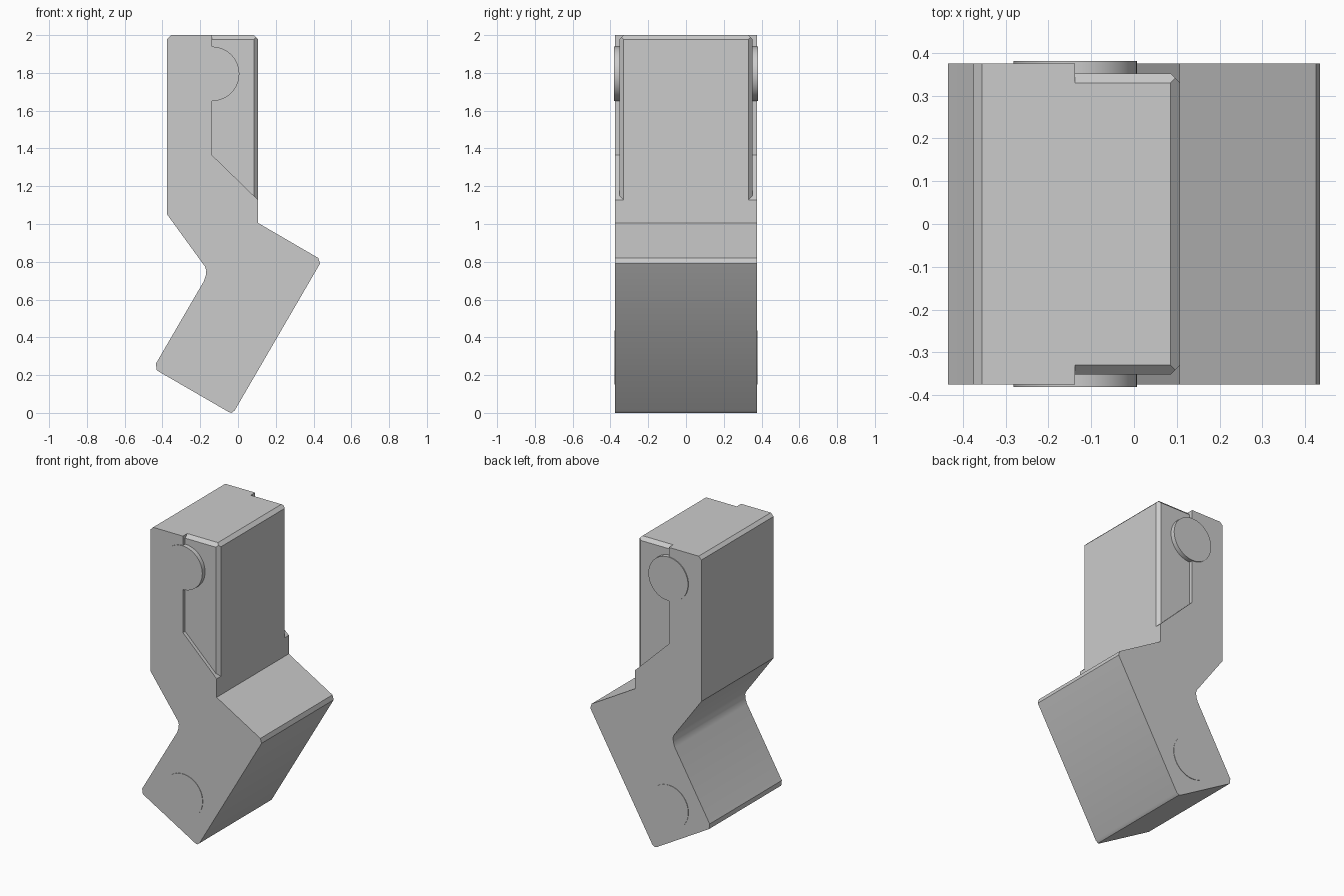
import bpy, bmesh, math

cube = bpy.data.objects.get("Cube")
if cube:
    bpy.data.objects.remove(cube, do_unlink=True)

grey = bpy.data.materials.new("plain_grey")
grey.use_nodes = True
colour = (0.6, 0.6, 0.6, 1)
grey.diffuse_color = colour
grey.node_tree.nodes["Principled BSDF"].inputs["Base Color"].default_value = colour

HALF = 0.375      # half width of the body
FLOOR = 0.352     # half width between the side pockets
CH = 0.022        # chamfer size


def finish(name, bm):
    bmesh.ops.recalc_face_normals(bm, faces=bm.faces[:])
    mesh = bpy.data.meshes.new(name)
    bm.to_mesh(mesh)
    bm.free()
    mesh.materials.append(grey)
    ob = bpy.data.objects.new(name, mesh)
    bpy.context.collection.objects.link(ob)
    return ob


def activate(ob):
    bpy.ops.object.select_all(action='DESELECT')
    ob.select_set(True)
    bpy.context.view_layer.objects.active = ob


# Bent body: a side profile (x, z) extruded across y
profile = [(-0.355, 2), (-0.375, 1.98), (-0.375, 1.05), (-0.175, 0.775),
           (-0.168, 0.755), (-0.171, 0.725), (-0.182, 0.695),
           (-0.435, 0.26), (-0.43, 0.225), (-0.05, 0.005), (-0.035, 0),
           (-0.018, 0.012), (0.434, 0.79), (0.425, 0.82),
           (0.107, 1.005), (0.107, 2 - CH), (0.107 - CH, 2)]
bm = bmesh.new()
face = bm.faces.new([bm.verts.new((x, -HALF, z)) for x, z in profile])
ext = bmesh.ops.extrude_face_region(bm, geom=[face])
bmesh.ops.translate(bm, vec=(0, 2 * HALF, 0),
                    verts=[v for v in ext["geom"] if isinstance(v, bmesh.types.BMVert)])
body = finish("bent_body", bm)


# Side pockets whose floors slope away at the top and at the right edge
def pocket_cutter(side):
    left, right, top, over = -0.138, 0.107 - CH, 2 - CH, 0.04
    slant = lambda x: 1.365 - 0.972 * (x - left)
    deep, out = FLOOR - over, 0.45
    r2, t2 = right + over, top + over
    points = dict(
        a=(left, FLOOR, top), b=(left, FLOOR, slant(left)),
        c=(right, FLOOR, slant(right)), d=(right, FLOOR, top),
        e=(left, deep, t2), f=(r2, deep, slant(r2)), g=(r2, deep, t2),
        h=(left, out, t2), i=(left, out, slant(left)),
        j=(r2, out, slant(r2)), k=(r2, out, t2))
    bm = bmesh.new()
    v = {n: bm.verts.new((x, y * side, z)) for n, (x, y, z) in points.items()}
    for loop in ("abcd", "adge", "cfgd", "abihe", "bcfji", "fgkj", "eghk", "hijk"):
        if loop == "eghk":
            loop = "egkh"
        bm.faces.new([v[n] for n in loop])
    return finish("pocket_cutter", bm)


for side in (-1, 1):
    cutter = pocket_cutter(side)
    cutter.hide_render = True
    mod = body.modifiers.new("pocket", 'BOOLEAN')
    mod.operation = 'DIFFERENCE'
    mod.solver = 'EXACT'
    mod.object = cutter
    activate(body)
    bpy.ops.object.modifier_apply(modifier=mod.name)
    bpy.data.objects.remove(cutter, do_unlink=True)
activate(body)
bpy.ops.object.shade_smooth_by_angle(angle=math.radians(30))

# Round pivot pins showing on both sides
for name, z, half in (("upper_pin", 1.795, 0.381), ("lower_pin", 0.293, 0.378)):
    bpy.ops.mesh.primitive_cylinder_add(vertices=48, radius=0.144, depth=2 * half,
                                        location=(-0.137, 0, z),
                                        rotation=(math.pi / 2, 0, 0))
    pin = bpy.context.object
    pin.name = name
    pin.data.materials.append(grey)
    bpy.ops.object.shade_smooth_by_angle(angle=math.radians(30))
